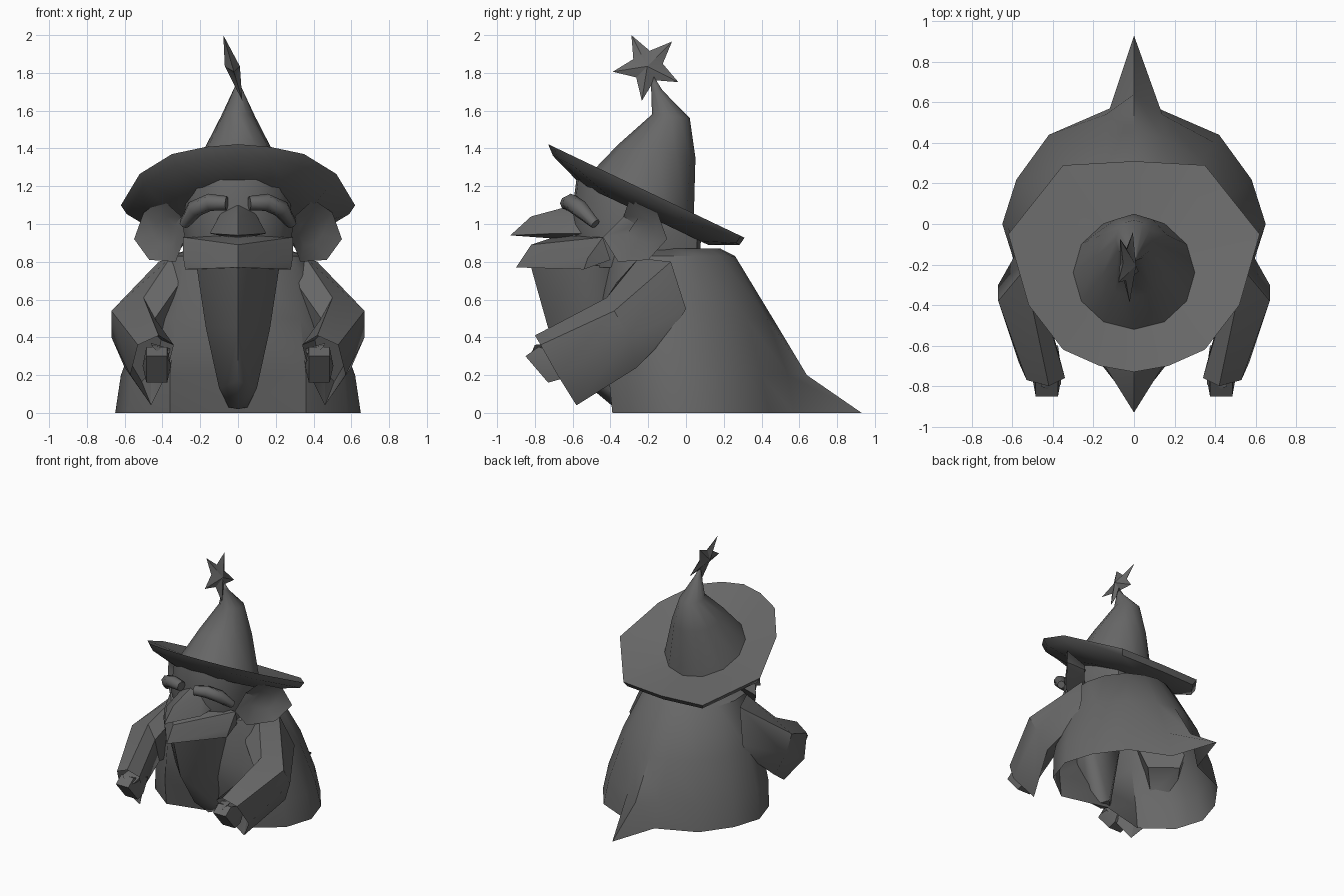
import bpy, bmesh
from math import sin, cos, pi, radians
from mathutils import Vector

old = bpy.data.objects.get("Cube")
if old:
    bpy.data.objects.remove(old, do_unlink=True)

grey = bpy.data.materials.new("dark grey")
grey.use_nodes = True
colour = (0.135, 0.135, 0.135, 1)
grey.diffuse_color = colour
for node in grey.node_tree.nodes:
    if node.type == 'BSDF_PRINCIPLED':
        node.inputs["Base Color"].default_value = colour


def finish(name, bm, mirror=False, angle=40):
    """Turn a bmesh into a smooth-shaded object, optionally mirrored in x."""
    bmesh.ops.recalc_face_normals(bm, faces=bm.faces)
    mesh = bpy.data.meshes.new(name)
    bm.to_mesh(mesh)
    bm.free()
    mesh.materials.append(grey)
    obj = bpy.data.objects.new(name, mesh)
    bpy.context.collection.objects.link(obj)
    bpy.ops.object.select_all(action='DESELECT')
    obj.select_set(True)
    bpy.context.view_layer.objects.active = obj
    bpy.ops.object.shade_smooth_by_angle(angle=radians(angle))
    if mirror:
        obj.modifiers.new("Mirror", 'MIRROR')
    return obj


def loft(name, rings, cap_start=False, cap_end=False, **options):
    """Skin a row of closed rings; a ring of one point becomes a fan."""
    bm = bmesh.new()
    rows = [[bm.verts.new(p) for p in ring] for ring in rings]
    for a, b in zip(rows, rows[1:]):
        n = max(len(a), len(b))
        for i in range(n):
            j = (i + 1) % n
            if len(a) == 1:
                bm.faces.new((a[0], b[i], b[j]))
            elif len(b) == 1:
                bm.faces.new((a[i], a[j], b[0]))
            else:
                bm.faces.new((a[i], a[j], b[j], b[i]))
    if cap_start:
        bm.faces.new(rows[0])
    if cap_end:
        bm.faces.new(rows[-1])
    return finish(name, bm, **options)


def hull(name, points, both_sides=True, **options):
    """Convex solid round the points."""
    bm = bmesh.new()
    for x, y, z in points:
        bm.verts.new((x, y, z))
        if both_sides and x:
            bm.verts.new((-x, y, z))
    result = bmesh.ops.convex_hull(bm, input=bm.verts)
    loose = [v for v in bm.verts if not v.link_faces]
    bmesh.ops.delete(bm, geom=loose, context='VERTS')
    return finish(name, bm, **options)


def symmetric(half, height):
    """Full ring from a half outline running back to front."""
    ring = list(half) + [(-x, y) for x, y in half[-2:0:-1]]
    return [Vector((x, y, height(y))) for x, y in ring]


def oval(cy, z, rx, ry, slope, n=12):
    return [Vector((rx * sin(a), cy + ry * cos(a), z + slope * ry * cos(a)))
            for a in (2 * pi * i / n for i in range(n))]


def toward(ring, target, t):
    return [Vector(p).lerp(Vector(target), t) for p in ring]


def between(a, b, t):
    return [Vector(p).lerp(Vector(q), t) for p, q in zip(a, b)]


# Robe: open at the hem, with a pointed train
hem = [(0, .93), (.12, .57), (.42, .44), (.58, .22), (.65, 0), (.58, -.22), (.36, -.39), (0, -.3)]
skirt = [(0, .64), (.14, .54), (.4, .4), (.55, .19), (.62, -.02), (.56, -.24), (.36, -.41), (0, -.38)]
waist = [(0, .46), (.14, .43), (.33, .32), (.46, .13), (.51, -.06), (.48, -.25), (.33, -.42), (0, -.5)]
shoulders = [(0, .26), (.1, .24), (.22, .18), (.32, .05), (.36, -.1), (.35, -.25), (.28, -.37), (0, -.45)]
collar = [(x * .7, y * .7) for x, y in shoulders]
levels = ((hem, 0), (skirt, .2), (waist, .5), (shoulders, .83), (collar, .87))
loft("robe", [symmetric(half, lambda y, z=z: z) for half, z in levels], cap_end=True)

# Sleeves, hollow at the cuff
upper = [(.36, -.25, .82), (.42, -.08, .8), (.5, 0, .55), (.5, -.08, .42), (.3, -.2, .4), (.3, -.36, .7)]
elbow = [(.5, -.42, .61), (.67, -.38, .54), (.67, -.3, .4), (.6, -.26, .24), (.45, -.35, .3), (.44, -.42, .5)]
cuff = [(.42, -.8, .41), (.53, -.77, .36), (.57, -.68, .2), (.46, -.58, .04), (.38, -.68, .2), (.34, -.76, .36)]
lining = toward(between(cuff, elbow, .4), (.49, -.57, .3), .25)
loft("sleeves", [upper, elbow, cuff, lining], cap_start=True, cap_end=True, mirror=True)

# Hands with a curled thumb
fist = [(-.85, .3), (-.78, .35), (-.6, .29), (-.66, .18), (-.73, .16)]
hull("hands", [(x, y, z) for x in (.375, .485) for y, z in fist]
     + [(x, -.74, .25) for x in (.355, .505)], both_sides=False, mirror=True)
hull("thumbs", [(.36, -.79, .32), (.36, -.72, .34), (.38, -.68, .29), (.46, -.8, .36),
                (.46, -.72, .37), (.4, -.83, .29)], both_sides=False, mirror=True)

# Head
face = [(0, .08), (.2, .06), (.28, -.1), (.29, -.35), (.23, -.52), (.1, -.6), (0, -.61)]
jaw = [(x * .9, y * .88) for x, y in face]
brow_line = [(x * .95, y * .95) for x, y in face]
loft("head", [symmetric(jaw, lambda y: .77), symmetric(face, lambda y: .94 - .1 * y),
              symmetric(brow_line, lambda y: 1 - .42 * y)], cap_start=True, cap_end=True)

# Nose
hull("nose", [(0, -.93, .94), (0, -.82, 1.04), (0, -.66, 1.08), (0, -.56, 1.11),
              (.15, -.69, .95), (.09, -.58, 1.06), (.15, -.55, .95), (0, -.66, .92)])

# Moustache wrapping round the face
hull("moustache", [(0, -.9, .77), (0, -.82, .89), (0, -.67, .94), (0, -.58, .77),
                   (.28, -.54, .76), (.29, -.52, .82), (.29, -.44, .93), (.27, -.4, .81)])

# Beard tapering to the hem
hull("beard", [(0, -.82, .77), (0, -.73, .45), (0, -.55, .17), (0, -.37, .02),
               (.22, -.6, .78), (.17, -.55, .45), (.1, -.42, .13), (.05, -.33, .03),
               (.2, -.35, .78), (0, -.28, .05)], angle=60)

# Eyebrows as bent tapered tubes
path = [Vector(p) for p in ((.06, -.63, 1.11), (.15, -.61, 1.115), (.23, -.56, 1.08), (.285, -.48, 1))]
tube = []
for i, (point, radius) in enumerate(zip(path, (.038, .046, .046, .028))):
    along = (path[min(i + 1, 3)] - path[max(i - 1, 0)]).normalized()
    side = along.cross(Vector((0, -1, 0))).normalized()
    out = along.cross(side)
    tube.append([point + radius * (side * cos(a) + out * sin(a))
                 for a in (pi * k / 4 for k in range(8))])
loft("eyebrows", tube, cap_start=True, cap_end=True, mirror=True, angle=50)

# Ears: a dished front and a back that narrows into the head
rim = [(.3, -.33, 1.04), (.4, -.3, 1.13), (.5, -.15, 1.06), (.55, -.1, .92),
       (.47, -.2, .81), (.33, -.36, .8), (.28, -.44, .93)]
loft("ears", [toward(rim, (.25, -.15, .96), .65), toward(rim, (.34, -.13, .96), .2), rim,
              toward(rim, (.36, -.21, .96), .55)], cap_start=True, cap_end=True, mirror=True)

# Hat: tilted brim, then a crown bending back and up to the tip
brim = [(0, .31), (.35, .29), (.62, -.05), (.52, -.4), (.35, -.62), (.17, -.7), (0, -.73)]
tilt = -.476
edge = symmetric(brim, lambda y: 1.075 + tilt * y)
under_edge = [p + Vector((0, 0, -.05)) for p in toward(edge, (0, -.21, 1.175), .05)]
loft("hat", [oval(-.22, 1.05, .36, .34, tilt), under_edge, edge,
             oval(-.24, 1.12, .3, .28, tilt), oval(-.155, 1.385, .185, .205, -.17),
             oval(-.08, 1.57, .09, .1, -.1), oval(-.155, 1.72, .02, .03, -.4),
             [(0, -.17, 1.78)]], cap_start=True, angle=50)

# Star on the tip, leaning sideways
cy, cz = -.205, 1.835
star = []
for k in range(10):
    a, r = radians(117 + 36 * k), (.083 if k % 2 else .185)
    star.append((-.03 - .29 * r * sin(a), cy + r * cos(a), cz + r * sin(a)))
loft("star", [[(-.07, cy, cz)], star, [(.01, cy, cz)]], angle=30)
